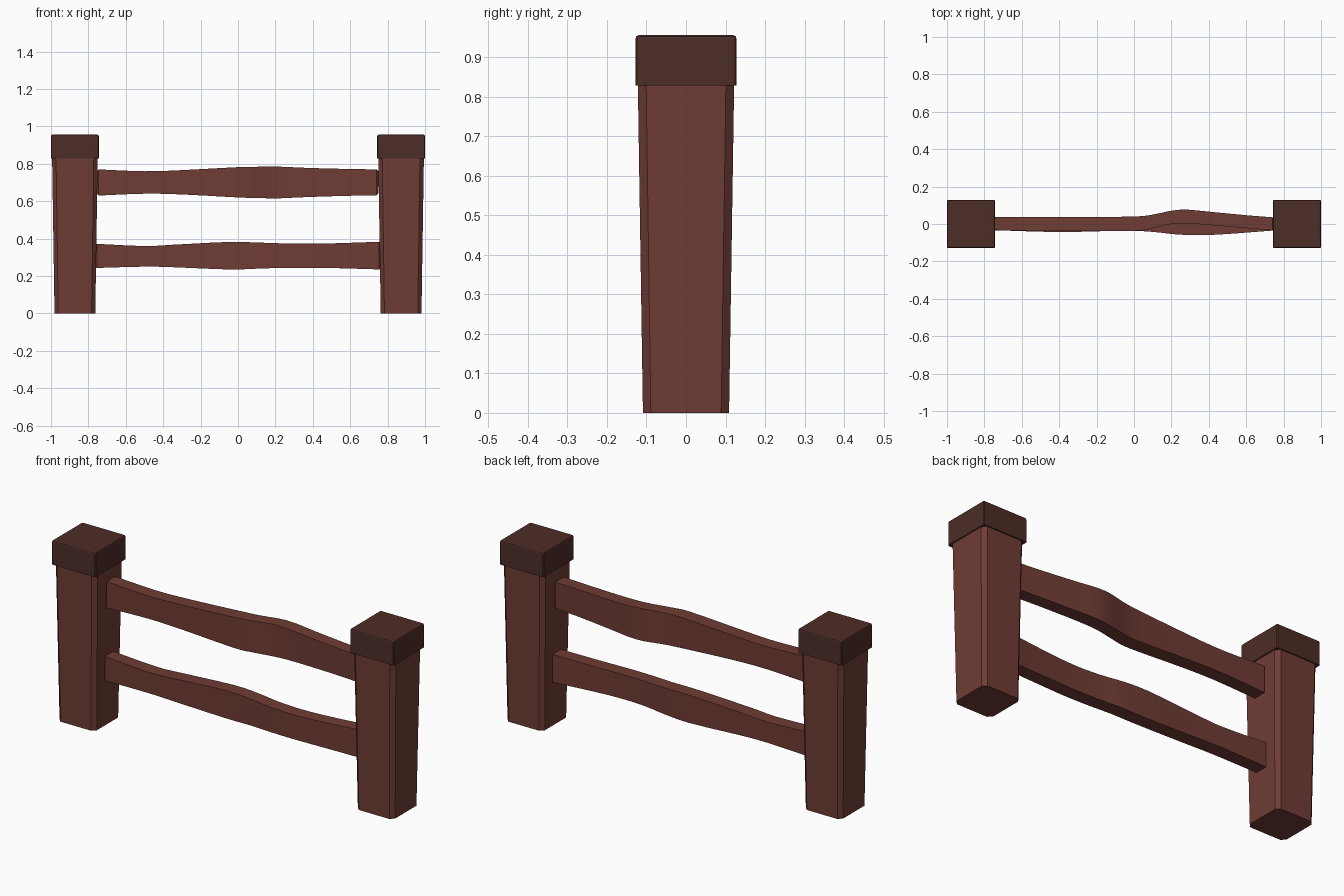
import bpy, bmesh

if "Cube" in bpy.data.objects:
    bpy.data.objects.remove(bpy.data.objects["Cube"])


def material(name, rgb):
    m = bpy.data.materials.new(name)
    m.diffuse_color = (*rgb, 1)
    m.use_nodes = True
    m.node_tree.nodes["Principled BSDF"].inputs["Base Color"].default_value = m.diffuse_color
    return m


WOOD = material("red_brown_wood", (0.16, 0.045, 0.035))
DARK = material("dark_wood", (0.075, 0.026, 0.02))


def finish(name, bm, mat):
    bmesh.ops.recalc_face_normals(bm, faces=bm.faces)
    me = bpy.data.meshes.new(name)
    bm.to_mesh(me)
    bm.free()
    ob = bpy.data.objects.new(name, me)
    bpy.context.collection.objects.link(ob)
    me.materials.append(mat)
    return ob


def loft(rings):
    bm = bmesh.new()
    loops = [[bm.verts.new(p) for p in r] for r in rings]
    for a, b in zip(loops, loops[1:]):
        for i in range(len(a)):
            j = (i + 1) % len(a)
            bm.faces.new((a[i], a[j], b[j], b[i]))
    bm.faces.new(loops[0])
    bm.faces.new(loops[-1])
    return bm


def chamfered_square(cx, h, c, z):
    k = h - c
    return [(cx + x, y, z) for x, y in
            ((h, -k), (h, k), (k, h), (-k, h), (-h, k), (-h, -k), (-k, -h), (k, -h))]


def spline(points, steps=3):
    # Catmull-Rom smoothing through the stations
    pts = [points[0]] + points + [points[-1]]
    out = []
    for p0, p1, p2, p3 in zip(pts, pts[1:], pts[2:], pts[3:]):
        for s in range(steps):
            t = s / steps
            out.append(tuple(
                0.5 * (2 * b + (c - a) * t + (2 * a - 5 * b + 4 * c - d) * t * t
                       + (3 * b - a - 3 * c + d) * t ** 3)
                for a, b, c, d in zip(p0, p1, p2, p3)))
    return out + [points[-1]]


def rail(name, stations):
    # stations: x, front y, back y, bottom z, top z
    e = 0.012
    s = spline(stations)

    def cap(p, d):
        x, f, b, lo, hi = p
        return [(x + d * e * 0.3, f + e * 0.3, b - e * 0.3, lo + e * 0.3, hi - e * 0.3),
                (x + d * e, f + e, b - e, lo + e, hi - e)]
    s = cap(s[0], -1)[::-1] + s + cap(s[-1], 1)
    bm = loft([[(x, f, lo), (x, b, lo), (x, b, hi), (x, f, hi)] for x, f, b, lo, hi in s])
    ob = finish(name, bm, WOOD)
    bpy.context.view_layer.objects.active = ob
    ob.select_set(True)
    bpy.ops.object.shade_smooth_by_angle()
    ob.select_set(False)


# Tapered posts with bevelled caps
for side, cx in (("left", -0.872), ("right", 0.872)):
    finish(side + "_post", loft([chamfered_square(cx, 0.109, 0.02, 0),
                                 chamfered_square(cx, 0.122, 0.021, 0.84)]), WOOD)
    bm = loft([chamfered_square(cx, h, 0.004, z) for h, z in
               ((0.128, 0.828), (0.128, 0.947), (0.1255, 0.953), (0.12, 0.956))])
    finish(side + "_post_cap", bm, DARK)

# Wavy rails
rail("upper_rail", [
    (-0.745, -0.033, 0.037, 0.63, 0.77), (-0.5, -0.036, 0.037, 0.64, 0.76),
    (-0.3, -0.038, 0.037, 0.636, 0.766), (0.0, -0.037, 0.04, 0.62, 0.782),
    (0.1, -0.022, 0.05, 0.617, 0.784), (0.2, 0.0, 0.071, 0.615, 0.785),
    (0.28, 0.003, 0.077, 0.618, 0.782), (0.4, -0.005, 0.066, 0.623, 0.777),
    (0.6, -0.022, 0.047, 0.629, 0.772), (0.74, -0.034, 0.036, 0.63, 0.77)])
rail("lower_rail", [
    (-0.755, -0.033, 0.036, 0.243, 0.372), (-0.5, -0.041, 0.033, 0.25, 0.36),
    (-0.35, -0.043, 0.032, 0.247, 0.367), (-0.05, -0.036, 0.037, 0.235, 0.382),
    (0.1, -0.042, 0.032, 0.239, 0.379), (0.22, -0.055, 0.018, 0.243, 0.375),
    (0.36, -0.06, 0.013, 0.244, 0.373), (0.52, -0.052, 0.02, 0.242, 0.375),
    (0.755, -0.034, 0.036, 0.235, 0.383)])
